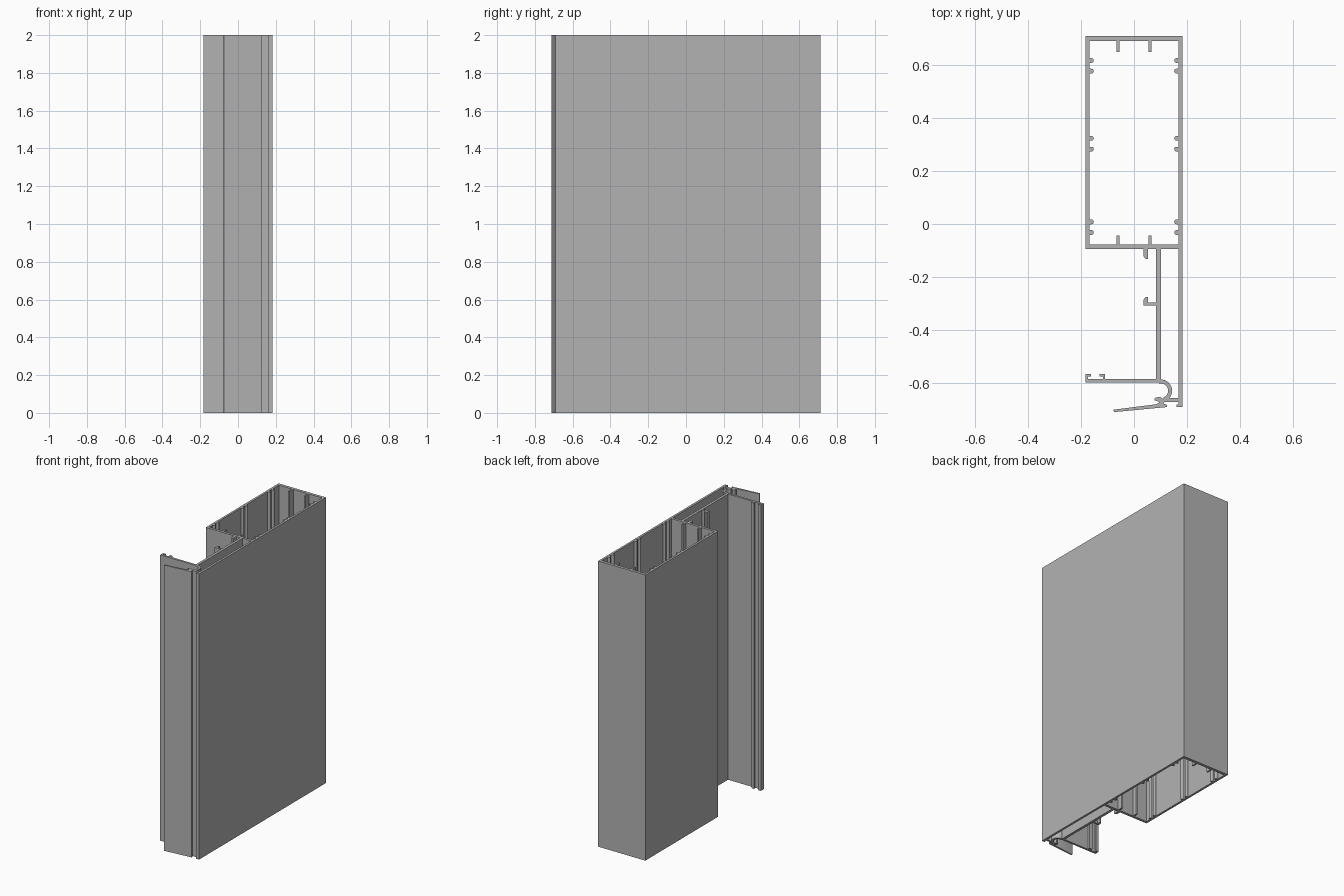
import bpy
import bmesh
from math import cos, sin, radians

if "Cube" in bpy.data.objects:
    bpy.data.objects.remove(bpy.data.objects["Cube"])

HEIGHT = 2.0

metal = bpy.data.materials.new("plain grey metal")
metal.use_nodes = True
metal.diffuse_color = (0.45, 0.45, 0.45, 1)
metal.node_tree.nodes["Principled BSDF"].inputs["Base Color"].default_value = (0.45, 0.45, 0.45, 1)


def extrude(name, outer, inner=None):
    """Extrude a closed outline to full height; inner is a matching hole outline."""
    bm = bmesh.new()

    def ring(points, z):
        return [bm.verts.new((x, y, z)) for x, y in points]

    def walls(low, high):
        for i in range(len(low)):
            j = (i + 1) % len(low)
            bm.faces.new((low[i], low[j], high[j], high[i]))

    low, high = ring(outer, 0), ring(outer, HEIGHT)
    walls(low, high)
    if inner:
        low_in, high_in = ring(inner, 0), ring(inner, HEIGHT)
        walls(low_in, high_in)
        walls(low, low_in)
        walls(high, high_in)
    else:
        bm.faces.new(low)
        bm.faces.new(high)
    bmesh.ops.recalc_face_normals(bm, faces=bm.faces)
    mesh = bpy.data.meshes.new(name)
    bm.to_mesh(mesh)
    bm.free()
    mesh.materials.append(metal)
    obj = bpy.data.objects.new(name, mesh)
    bpy.context.collection.objects.link(obj)
    bpy.ops.object.select_all(action='DESELECT')
    obj.select_set(True)
    bpy.context.view_layer.objects.active = obj
    bpy.ops.object.shade_smooth_by_angle(angle=radians(35))
    return obj


def rect(x0, x1, y0, y1):
    return [(x0, y0), (x1, y0), (x1, y1), (x0, y1)]


def arc(cx, cy, r, start, end, steps):
    angles = [radians(start + (end - start) * i / steps) for i in range(steps + 1)]
    return [(cx + r * cos(a), cy + r * sin(a)) for a in angles]


# Hollow box section
extrude("box_tube", rect(-0.183, 0.183, -0.095, 0.711), rect(-0.168, 0.168, -0.077, 0.691))

# Short ribs inside the end walls, and round-nosed bosses on the side walls
for side, label in ((-1, "right"), (1, "left")):
    x0, x1 = sorted((side * 0.055, side * 0.066))
    extrude("back_rib_" + label, rect(x0, x1, 0.65, 0.691))
    extrude("front_rib_" + label, rect(x0, x1, -0.077, -0.044))
    for n, y in enumerate((0.618, 0.578, 0.324, 0.283, 0.008, -0.032)):
        nose = arc(0.161, y, 0.009, 90, 270, 8)
        outline = [(side * x, py) for x, py in [(0.168, y + 0.009)] + nose + [(0.168, y - 0.009)]]
        extrude(f"boss_{label}_{n + 1}", outline)

# Long outer wall with its foot, and the parallel web
extrude("outer_skirt", [(0.168, -0.095), (0.168, -0.682), (0.16, -0.682), (0.16, -0.692),
                        (0.183, -0.692), (0.183, -0.095)])
extrude("inner_web", rect(0.084, 0.102, -0.585, -0.095))

# Clip hooks facing each other beside the web
extrude("upper_hook", [(0.036, -0.095), (0.036, -0.122), (0.044, -0.132),
                       (0.053, -0.132), (0.053, -0.095)])
extrude("lower_hook", [(0.084, -0.309), (0.036, -0.309), (0.036, -0.286), (0.044, -0.275),
                       (0.053, -0.275), (0.053, -0.296), (0.084, -0.296)])

# Front arm with its two lipped rails
extrude("front_arm", rect(-0.183, 0.102, -0.6, -0.585))
extrude("arm_end_rail", [(-0.183, -0.585), (-0.174, -0.585), (-0.174, -0.577),
                         (-0.162, -0.577), (-0.162, -0.567), (-0.183, -0.567)])
extrude("arm_inner_rail", [(-0.109, -0.585), (-0.118, -0.585), (-0.118, -0.577),
                           (-0.13, -0.577), (-0.13, -0.567), (-0.109, -0.567)])

# Open round hinge socket and the bridge to the outer wall
extrude("hinge_socket", arc(0.102, -0.63, 0.042, 105, -45, 20)
        + arc(0.102, -0.63, 0.027, -45, 105, 20))
extrude("hinge_bridge", [(0.168, -0.657), (0.133, -0.657), (0.121, -0.649), (0.111, -0.657),
                         (0.116, -0.672), (0.168, -0.672)])

# Slanted cover flap with its retaining nib
extrude("cover_flap", [(-0.078, -0.702), (-0.075, -0.711), (0.125, -0.692),
                       (0.125, -0.684), (0.11, -0.678)])
extrude("flap_nib", [(0.086, -0.681), (0.096, -0.672), (0.076, -0.666), (0.08, -0.657),
                     (0.096, -0.653), (0.113, -0.662), (0.118, -0.672), (0.11, -0.678)])
